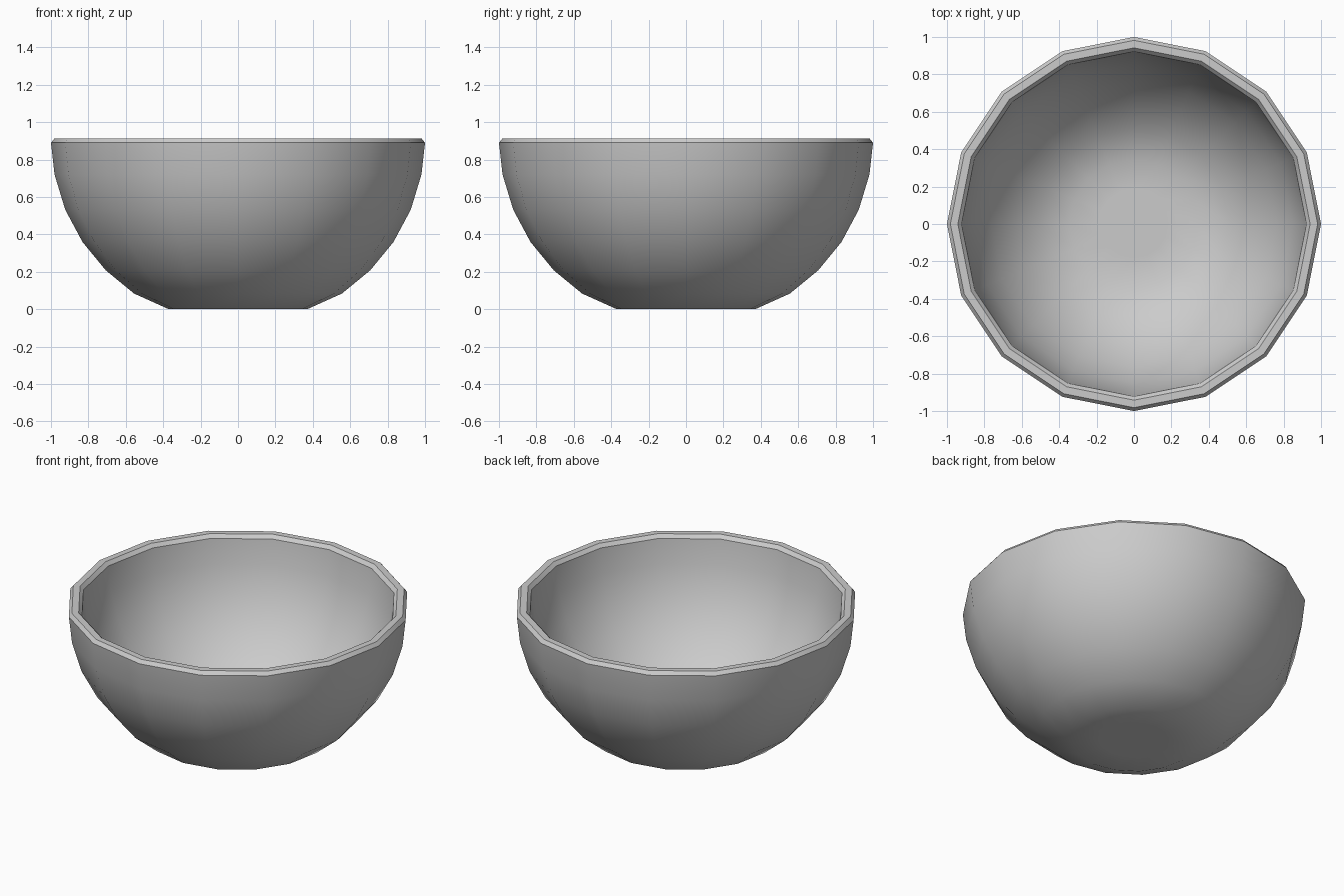
import bpy, bmesh
from math import sin, cos, pi, radians

if "Cube" in bpy.data.objects:
    bpy.data.objects.remove(bpy.data.objects["Cube"])

SIDES = 16
RIM_Z = 0.912


def wall(radius, bottom_r, bottom_z):
    """Half-circle wall profile, from the flat base centre up to below the rim."""
    pts = [(0, bottom_z), (bottom_r * 0.53, bottom_z), (bottom_r, bottom_z)]
    for i in range(5, 0, -1):
        a = i * pi / 16
        pts.append((radius * cos(a), RIM_Z + 0.003 - radius * sin(a)))
    return pts


# Closed cross-section: outer wall, bevelled lip, inner wall
outer = wall(1.0, 0.37, 0.0)
lip = [(1.0, 0.89), (0.982, RIM_Z), (0.942, RIM_Z), (0.922, 0.89)]
inner = wall(0.92, 0.345, 0.08)[::-1]
profile = outer + lip + inner

# Bowl: revolve the cross-section about z
bm = bmesh.new()
verts = [bm.verts.new((r, 0, z)) for r, z in profile]
edges = [bm.edges.new(pair) for pair in zip(verts, verts[1:])]
bmesh.ops.spin(bm, geom=verts + edges, cent=(0, 0, 0), axis=(0, 0, 1),
               angle=2 * pi, steps=SIDES)
bmesh.ops.remove_doubles(bm, verts=bm.verts, dist=0.0005)
bmesh.ops.recalc_face_normals(bm, faces=bm.faces)
mesh = bpy.data.meshes.new("bowl")
bm.to_mesh(mesh)
bm.free()

bowl = bpy.data.objects.new("bowl", mesh)
bpy.context.collection.objects.link(bowl)
bpy.context.view_layer.objects.active = bowl
bowl.select_set(True)
bpy.ops.object.shade_smooth_by_angle(angle=radians(30))
